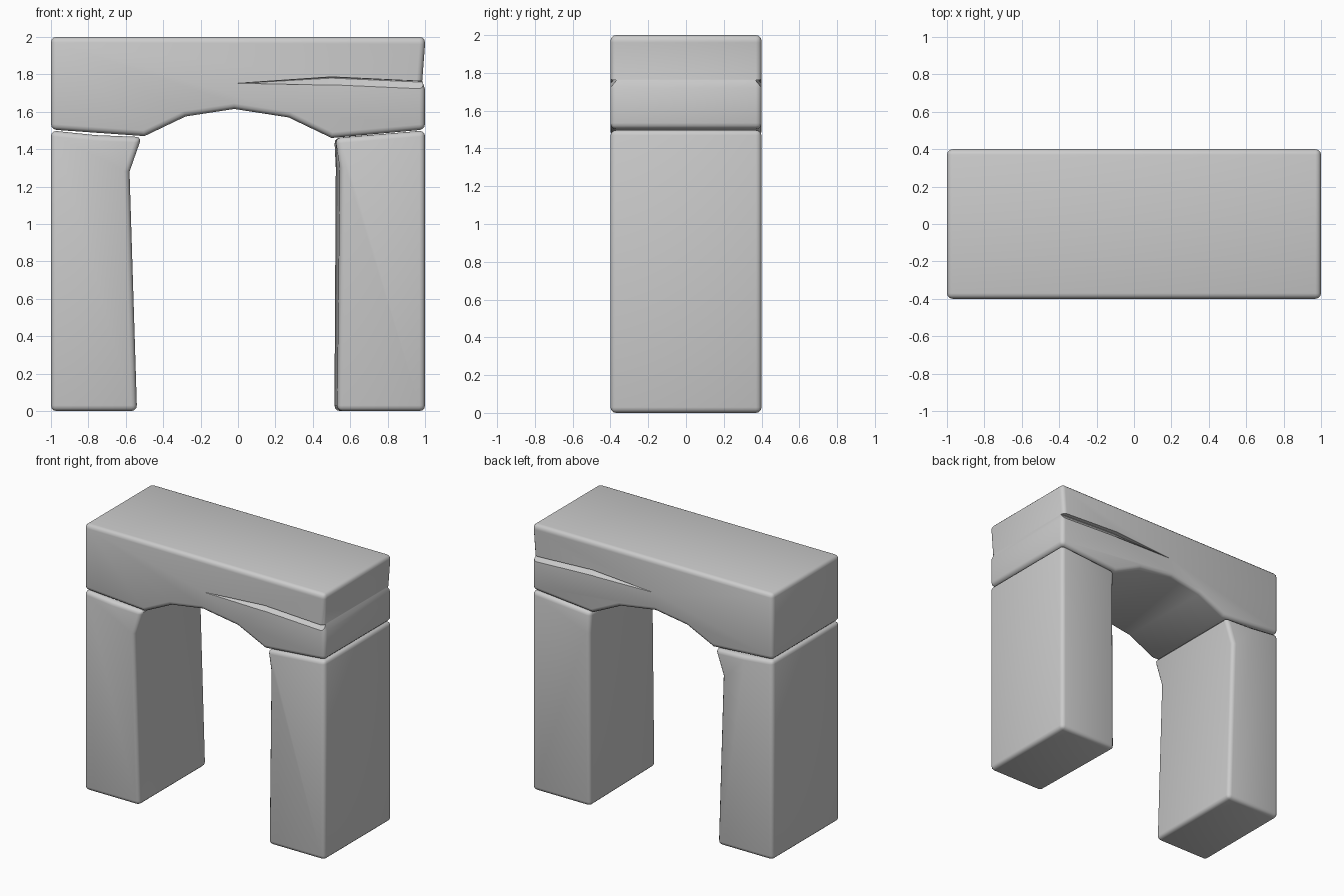
import bpy, bmesh

if "Cube" in bpy.data.objects:
    bpy.data.objects.remove(bpy.data.objects["Cube"])

D = 0.4  # half depth


def make_object(name, verts, faces):
    me = bpy.data.meshes.new(name)
    me.from_pydata(verts, [], faces)
    bm = bmesh.new()
    bm.from_mesh(me)
    bmesh.ops.recalc_face_normals(bm, faces=bm.faces)
    bm.to_mesh(me)
    bm.free()
    ob = bpy.data.objects.new(name, me)
    bpy.context.collection.objects.link(ob)
    return ob


def loft(name, front, y0=-D, back=None, y1=D):
    """Join an xz profile at y0 to a matching profile at y1."""
    back = back or front
    n = len(front)
    verts = [(x, y0, z) for x, z in front] + [(x, y1, z) for x, z in back]
    faces = [tuple(range(n)), tuple(range(n, 2 * n))]
    faces += [(i, (i + 1) % n, n + (i + 1) % n, n + i) for i in range(n)]
    return make_object(name, verts, faces)


def activate(ob):
    bpy.ops.object.select_all(action='DESELECT')
    ob.select_set(True)
    bpy.context.view_layer.objects.active = ob


def bevel(ob):
    m = ob.modifiers.new("rounded_edges", 'BEVEL')
    m.width = 0.03
    m.segments = 3
    m.limit_method = 'ANGLE'
    m.angle_limit = 0.7
    activate(ob)
    bpy.ops.object.modifier_apply(modifier=m.name)


# Legs
left_leg = loft("left_leg", [(-1, 0), (-0.54, 0), (-0.58, 1.28), (-0.515, 1.465),
                             (-0.76, 1.475), (-1, 1.5)])
right_leg = loft("right_leg",
                 [(0.53, 0), (1, 0), (1, 1.5), (0.52, 1.46), (0.545, 1.3)],
                 back=[(0.515, 0), (1, 0), (1, 1.5), (0.515, 1.46), (0.522, 1.3)])

# Lintel with arched underside and a shallow notch in its right end
lintel = loft("lintel", [(-1, 2), (-1, 1.505), (-0.5, 1.47), (-0.28, 1.575), (-0.02, 1.615),
                         (0.27, 1.57), (0.5, 1.46), (1, 1.505), (1, 1.72), (0.985, 1.765),
                         (1, 1.96), (1, 2)])

for ob in (left_leg, right_leg, lintel):
    bevel(ob)

# Wedge-shaped crack on front and back of the lintel
outer = [(-0.01, 1.752), (0.5, 1.787), (1.1, 1.758), (1.1, 1.715), (0.5, 1.742)]
inner = [(0.1, 1.757), (0.5, 1.784), (1.1, 1.757), (1.1, 1.753), (0.5, 1.78)]
for s in (-1, 1):
    cutter = loft("crack_cutter", outer, s * (D + 0.002), inner, s * (D - 0.03))
    cutter.hide_render = True
    m = lintel.modifiers.new("crack", 'BOOLEAN')
    m.operation = 'DIFFERENCE'
    m.solver = 'EXACT'
    m.object = cutter
    activate(lintel)
    bpy.ops.object.modifier_apply(modifier=m.name)
    bpy.data.objects.remove(cutter)

for ob in (left_leg, right_leg, lintel):
    activate(ob)
    bpy.ops.object.shade_smooth_by_angle(angle=0.6)
